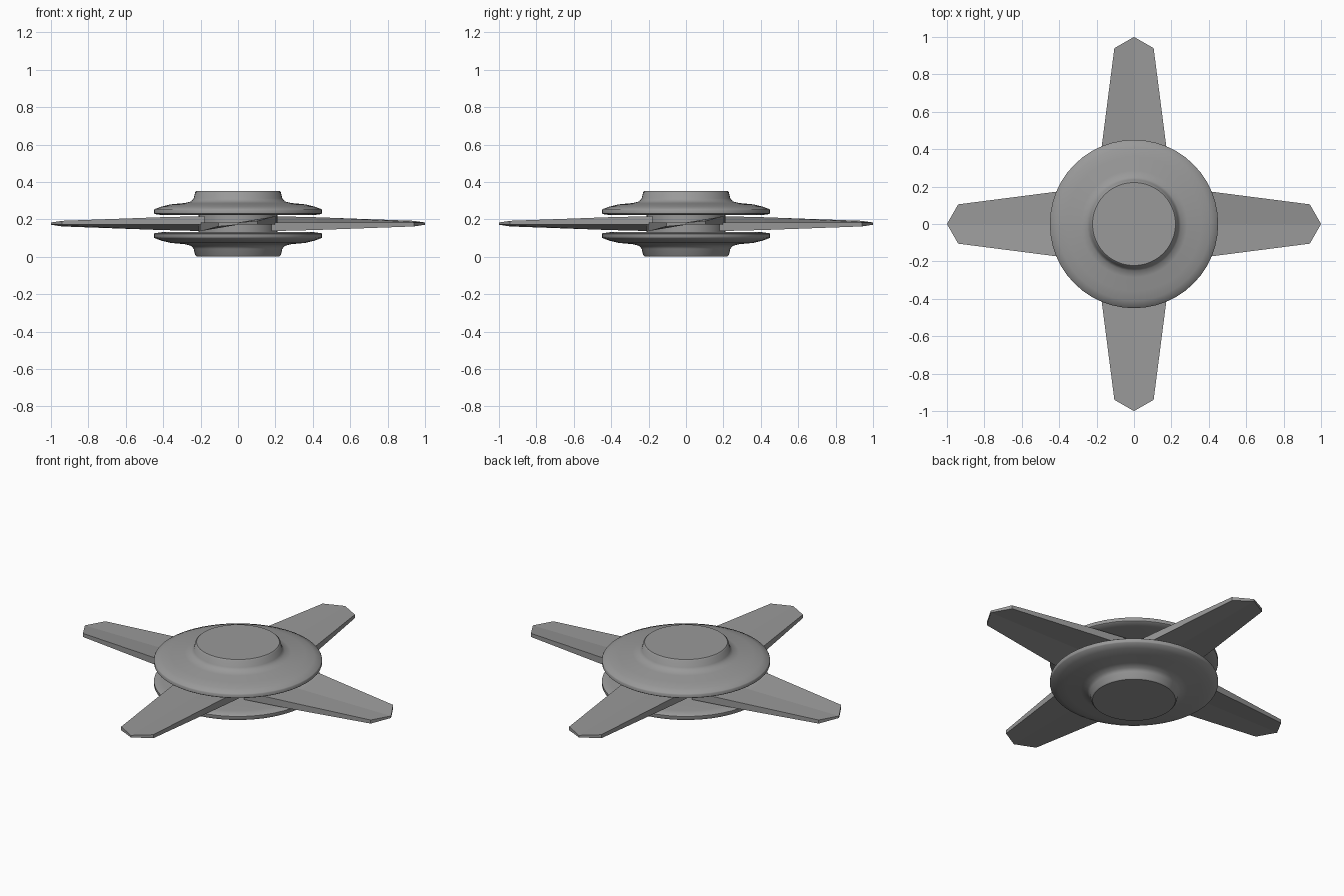
import bpy, bmesh, math
from mathutils import Matrix

cube = bpy.data.objects.get("Cube")
if cube:
    bpy.data.objects.remove(cube, do_unlink=True)

MID = 0.177  # height of the plane of symmetry

grey = bpy.data.materials.new("metal grey")
grey.use_nodes = True
colour = (0.32, 0.32, 0.32, 1)
grey.diffuse_color = colour
grey.node_tree.nodes["Principled BSDF"].inputs["Base Color"].default_value = colour


def finish(bm, name, smooth):
    bmesh.ops.recalc_face_normals(bm, faces=bm.faces)
    mesh = bpy.data.meshes.new(name)
    bm.to_mesh(mesh)
    bm.free()
    mesh.materials.append(grey)
    obj = bpy.data.objects.new(name, mesh)
    bpy.context.collection.objects.link(obj)
    if smooth:
        bpy.ops.object.select_all(action='DESELECT')
        obj.select_set(True)
        bpy.context.view_layer.objects.active = obj
        bpy.ops.object.shade_smooth_by_angle(angle=math.radians(40))
    return obj


def lathe(name, profile, flip=1, steps=48):
    """Spin a (radius, height above the middle) profile around z."""
    bm = bmesh.new()
    verts = [bm.verts.new((r, 0, MID + flip * h)) for r, h in profile]
    edges = [bm.edges.new(pair) for pair in zip(verts, verts[1:])]
    bmesh.ops.spin(bm, geom=verts + edges, axis=(0, 0, 1), cent=(0, 0, 0),
                   angle=math.tau, steps=steps, use_duplicate=False)
    bmesh.ops.remove_doubles(bm, verts=bm.verts, dist=0.0001)
    return finish(bm, name, True)


# Upper and lower discs with raised hubs
disc = [(0, 0.175), (0.222, 0.175), (0.229, 0.168), (0.237, 0.135),
        (0.25, 0.119), (0.285, 0.11), (0.36, 0.103), (0.41, 0.091),
        (0.447, 0.077), (0.45, 0.072), (0.45, 0.055), (0.445, 0.051),
        (0.40, 0.045), (0, 0.045)]
lathe("upper_disc", disc)
lathe("lower_disc", disc, flip=-1)

# Core joining the discs
lathe("core", [(0, 0.046), (0.21, 0.046), (0.21, -0.046), (0, -0.046)])


def blade(name, angle):
    """Blade along +x: one half slopes up to its edge, the other slopes down."""
    bm = bmesh.new()
    thin = 0.006
    # distance from centre for the middle and edge, half width, edge height
    stations = [(0.18, 0.18, 0.20, 0.04), (0.42, 0.42, 0.172, 0.034),
                (1.0, 0.94, 0.105, 0.015)]
    rings = []
    for mid_x, edge_x, w, h in stations:
        loop = [(edge_x, w, h), (mid_x, 0, thin), (edge_x, -w, thin),
                (edge_x, -w, -h), (mid_x, 0, -thin), (edge_x, w, -thin)]
        rings.append([bm.verts.new((x, y, MID + z)) for x, y, z in loop])
    for a, b in zip(rings, rings[1:]):
        for i in range(6):
            j = (i + 1) % 6
            bm.faces.new((a[i], a[j], b[j], b[i]))
    for ring in (rings[0], rings[-1]):
        bm.faces.new((ring[0], ring[1], ring[4], ring[5]))
        bm.faces.new((ring[1], ring[2], ring[3], ring[4]))
    bm.transform(Matrix.Rotation(angle, 4, 'Z'))
    return finish(bm, name, False)


for i, side in enumerate(("left", "back", "right", "front")):
    blade(side + "_blade", i * math.pi / 2)
